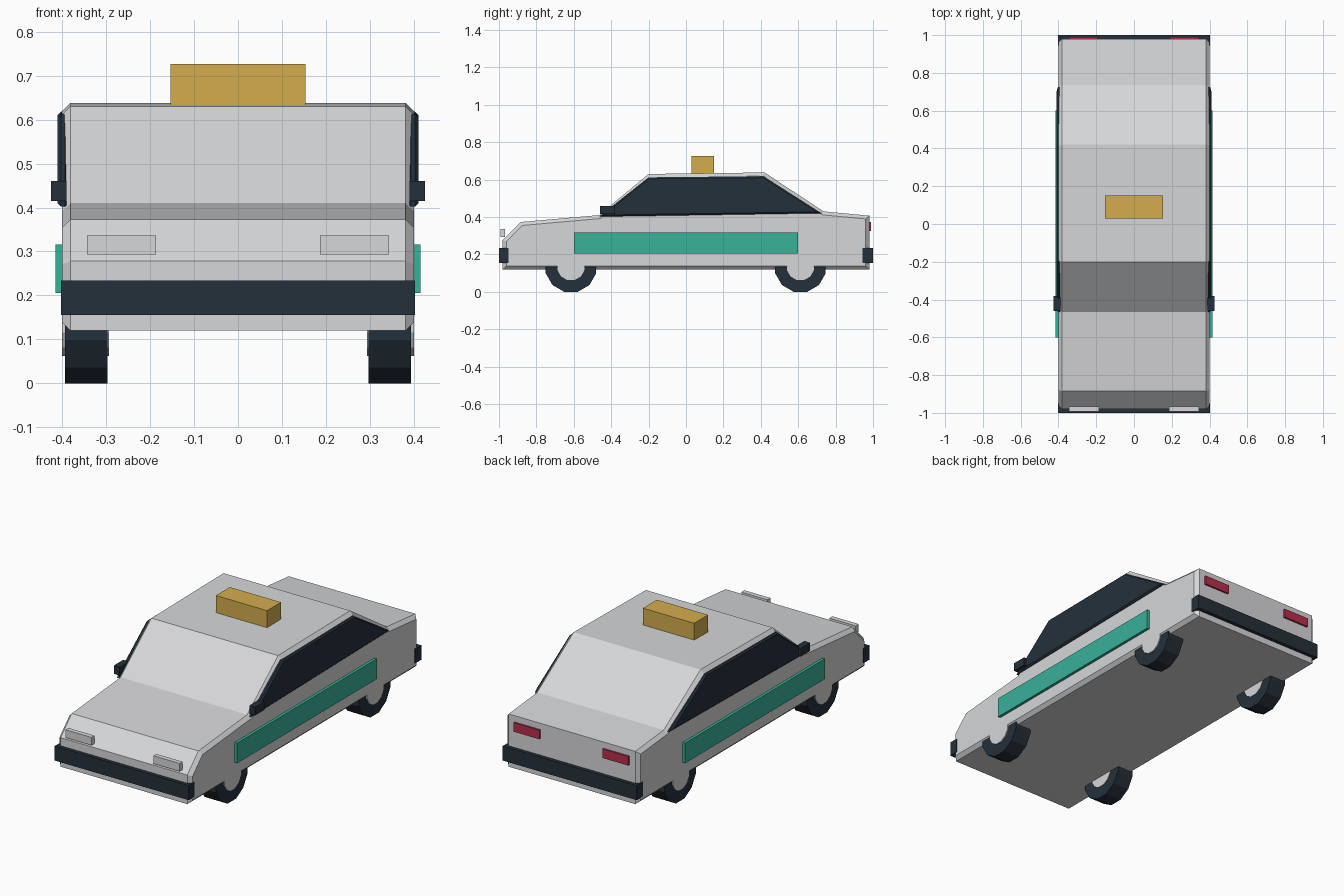
import bpy
import bmesh
from math import radians
from mathutils import Matrix, Vector

if "Cube" in bpy.data.objects:
    bpy.data.objects.remove(bpy.data.objects["Cube"], do_unlink=True)


def material(name, hex_code):
    def linear(c):
        return c / 12.92 if c <= 0.04045 else ((c + 0.055) / 1.055) ** 2.4
    rgb = [linear(int(hex_code[i:i + 2], 16) / 255) for i in (0, 2, 4)]
    mat = bpy.data.materials.new(name)
    mat.use_nodes = True
    mat.diffuse_color = (*rgb, 1)
    mat.node_tree.nodes["Principled BSDF"].inputs["Base Color"].default_value = (*rgb, 1)
    return mat


paint = material("light grey", "D6D7D9")
dark = material("dark slate", "24303A")
teal = material("teal green", "38B298")
gold = material("mustard yellow", "D3AD4E")
red = material("crimson", "B92F4E")


def finish(name, bm, mat):
    bmesh.ops.recalc_face_normals(bm, faces=bm.faces[:])
    mesh = bpy.data.meshes.new(name)
    bm.to_mesh(mesh)
    bm.free()
    mesh.materials.append(mat)
    obj = bpy.data.objects.new(name, mesh)
    bpy.context.collection.objects.link(obj)
    return obj


def box(name, x, y, z, mat):
    """Box from (min, max) pairs on each axis."""
    bm = bmesh.new()
    size = [b - a for a, b in (x, y, z)]
    mid = [(a + b) / 2 for a, b in (x, y, z)]
    bmesh.ops.create_cube(bm, size=1, matrix=Matrix.Translation(mid) @ Matrix.Diagonal((*size, 1)))
    return finish(name, bm, mat)


def slab(name, profile, x0, x1, chamfer, mat):
    """Side profile (y, z) extruded across x, with chamfered rims."""
    bm = bmesh.new()
    face = bm.faces.new([bm.verts.new((x0, y, z)) for y, z in profile])
    new = bmesh.ops.extrude_face_region(bm, geom=[face])["geom"]
    bmesh.ops.translate(bm, verts=[v for v in new if isinstance(v, bmesh.types.BMVert)],
                        vec=Vector((x1 - x0, 0, 0)))
    rims = [e for e in bm.edges if abs(e.verts[0].co.x - e.verts[1].co.x) < 1e-5]
    bmesh.ops.bevel(bm, geom=rims, offset=chamfer, segments=1, affect="EDGES", profile=0.5)
    return finish(name, bm, mat)


def disc(name, x, y, z, radius, width, mat):
    """Twelve-sided wheel part standing on a flat side."""
    bm = bmesh.new()
    turn = Matrix.Rotation(radians(90), 4, "Y") @ Matrix.Rotation(radians(15), 4, "Z")
    bmesh.ops.create_cone(bm, cap_ends=True, segments=12, radius1=radius, radius2=radius,
                          depth=width, matrix=Matrix.Translation((x, y, z)) @ turn)
    return finish(name, bm, mat)


# Body shell
slab("body", [(-0.98, 0.12), (-0.98, 0.278), (-0.885, 0.373), (-0.465, 0.41), (-0.2, 0.63),
              (0.42, 0.638), (0.735, 0.43), (0.98, 0.407), (0.98, 0.12)],
     -0.4, 0.4, 0.019, paint)

# Bumpers and roof sign
box("front_bumper", (-0.403, 0.403), (-1, -0.95), (0.155, 0.234), dark)
box("rear_bumper", (-0.403, 0.403), (0.945, 1), (0.155, 0.234), dark)
box("roof_sign", (-0.154, 0.154), (0.03, 0.15), (0.625, 0.726), gold)

glass = [(-0.465, 0.402), (-0.2, 0.612), (0.415, 0.618), (0.725, 0.42)]

# Parts repeated on both sides
for side, s in (("left", 1), ("right", -1)):
    def span(a, b):
        return tuple(sorted((a * s, b * s)))

    slab(side + "_window", glass, 0.385 * s, 0.411 * s, 0.008, dark)
    box(side + "_stripe", span(0.39, 0.415), (-0.6, 0.6), (0.206, 0.316), teal)
    box(side + "_mirror", span(0.39, 0.425), (-0.46, -0.38), (0.415, 0.46), dark)
    box(side + "_headlight", span(0.186, 0.344), (-0.993, -0.967), (0.293, 0.336), paint)
    box(side + "_taillight", span(0.19, 0.345), (0.965, 0.99), (0.324, 0.373), red)
    for end, y in (("front", -0.615), ("rear", 0.612)):
        disc(f"{end}_{side}_tyre", 0.345 * s, y, 0.135, 0.1398, 0.097, dark)
        disc(f"{end}_{side}_hub", 0.347 * s, y, 0.135, 0.075, 0.106, paint)
